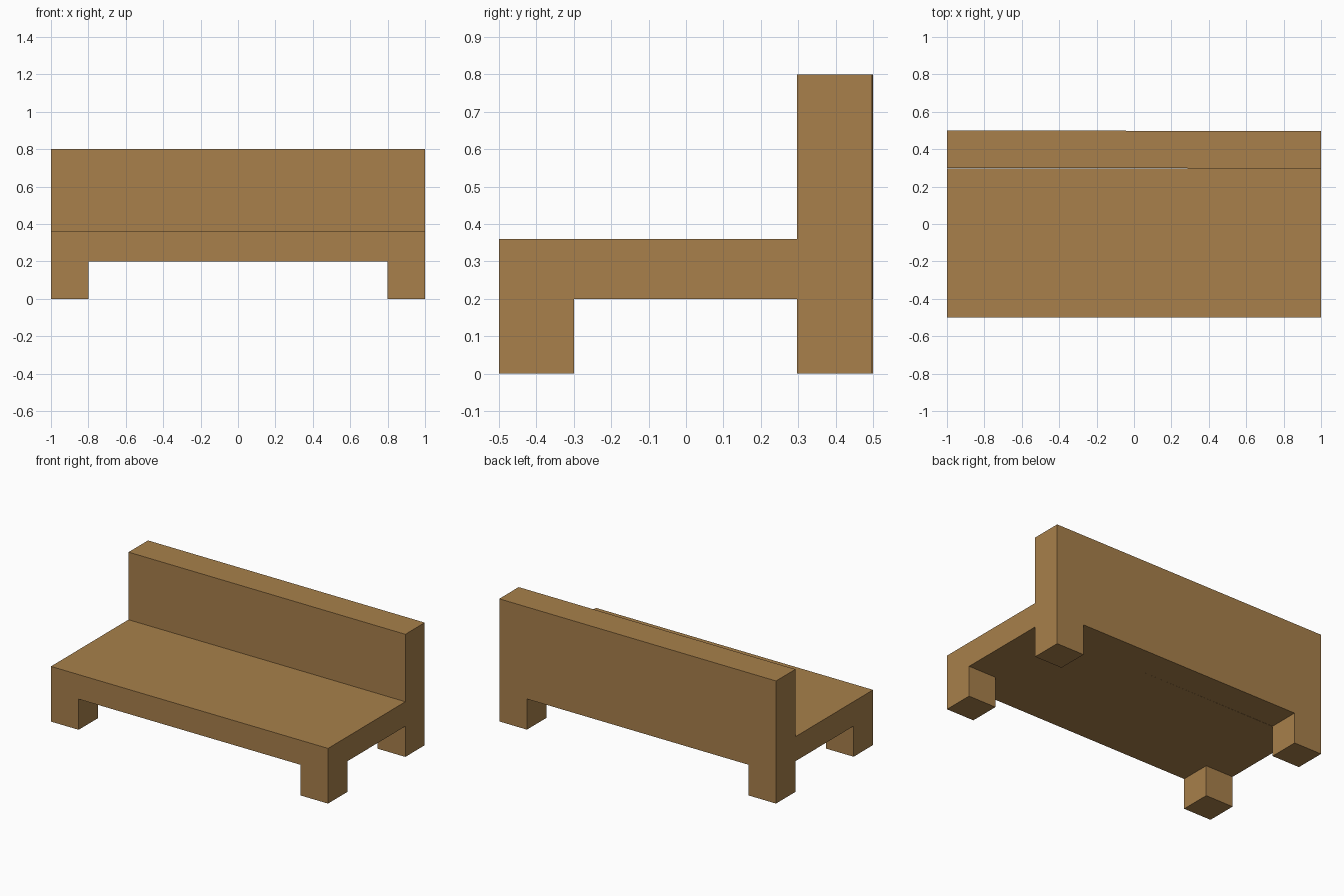
import bpy, bmesh
from mathutils import Vector

if "Cube" in bpy.data.objects:
    bpy.data.objects.remove(bpy.data.objects["Cube"])

wood = bpy.data.materials.new("wood brown")
wood.diffuse_color = (0.392, 0.216, 0.070, 1)
wood.use_nodes = True
wood.node_tree.nodes["Principled BSDF"].inputs["Base Color"].default_value = wood.diffuse_color

LEG = 0.2          # leg width and height
SKEW = 0.0015      # the backrest sits very slightly askew


def slab_with_legs(name, y0, y1, z1, leg_depth, skew=0.0):
    """Slab raised on two legs that are pulled down from its lower corners."""
    bm = bmesh.new()
    bmesh.ops.create_cube(bm, size=1)
    for v in bm.verts:
        v.co = (v.co.x * 2, y0 + (v.co.y + 0.5) * (y1 - y0),
                LEG + (v.co.z + 0.5) * (z1 - LEG))

    # cut the outline of the legs
    cuts = [((x, 0, 0), (1, 0, 0)) for x in (-1 + LEG, 1 - LEG)]
    if leg_depth < y1 - y0 - 1e-4:
        cuts.append(((0, y0 + leg_depth, 0), (0, 1, 0)))
    for co, no in cuts:
        bmesh.ops.bisect_plane(bm, geom=bm.verts[:] + bm.edges[:] + bm.faces[:],
                               plane_co=co, plane_no=no)

    # pull the legs down
    bm.normal_update()
    feet = []
    for f in bm.faces:
        c = f.calc_center_median()
        if f.normal.z < -0.9 and abs(c.x) > 1 - LEG and c.y < y0 + leg_depth:
            feet.append(f)
    out = bmesh.ops.extrude_discrete_faces(bm, faces=feet)
    bmesh.ops.translate(bm, vec=Vector((0, 0, -LEG)),
                        verts=list({v for f in out["faces"] for v in f.verts}))

    for v in bm.verts:
        v.co.y -= skew * (v.co.x + 1)
    bmesh.ops.recalc_face_normals(bm, faces=bm.faces[:])
    me = bpy.data.meshes.new(name)
    bm.to_mesh(me)
    bm.free()
    me.materials.append(wood)
    bpy.context.collection.objects.link(bpy.data.objects.new(name, me))


# seat with front legs, then backrest with rear legs
slab_with_legs("seat", -0.5, 0.298, 0.36, LEG)
slab_with_legs("backrest", 0.3, 0.5, 0.8, LEG, SKEW)
